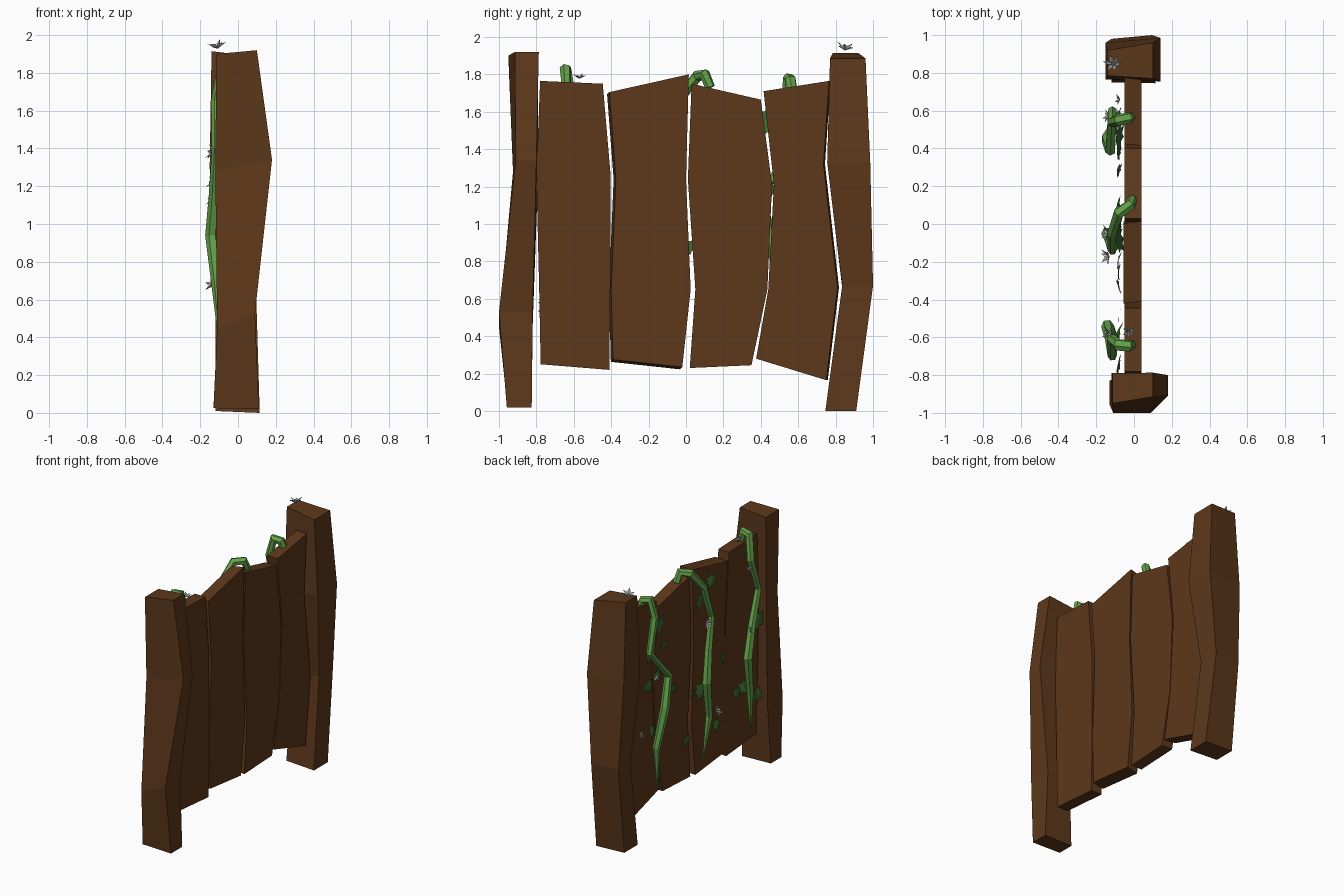
import bpy, bmesh, random
from math import sin, cos, pi
from mathutils import Vector, Euler

if "Cube" in bpy.data.objects:
    bpy.data.objects.remove(bpy.data.objects["Cube"])

random.seed(4)


def mat(name, col):
    m = bpy.data.materials.new(name)
    m.diffuse_color = (*col, 1)
    m.use_nodes = True
    m.node_tree.nodes["Principled BSDF"].inputs["Base Color"].default_value = m.diffuse_color
    return m


WOOD = mat("wood", (0.11, 0.04, 0.011))
VINE = mat("vine_green", (0.13, 0.36, 0.07))
LEAF = mat("leaf_green", (0.05, 0.14, 0.03))


def finish(name, bm, material=None, normals=True):
    if normals:
        bmesh.ops.recalc_face_normals(bm, faces=bm.faces[:])
    me = bpy.data.meshes.new(name)
    bm.to_mesh(me)
    bm.free()
    ob = bpy.data.objects.new(name, me)
    bpy.context.collection.objects.link(ob)
    if material:
        me.materials.append(material)
    return ob


def loft(name, rings):
    """Skin a stack of four-corner rings into a closed board."""
    bm = bmesh.new()
    vs = [[bm.verts.new(p) for p in r] for r in rings]
    for a, b in zip(vs, vs[1:]):
        for i in range(4):
            j = (i + 1) % 4
            bm.faces.new((a[i], a[j], b[j], b[i]))
    bm.faces.new(vs[0][::-1])
    bm.faces.new(vs[-1])
    finish(name, bm, WOOD)


# Posts: corners run (-x-y), (+x-y), (+x+y), (-x+y)
def post(name, levels):
    loft(name, [[(x0, ya, z0), (x1, yb, z1), (x1, yc, z1), (x0, yd, z0)]
                for x0, x1, ya, yb, yc, yd, z0, z1 in levels])


post("front_post", [(-.13, .11, -.955, -.958, -.825, -.83, .025, .02),
                    (-.11, .09, -1.0, -1.0, -.82, -.82, .45, .53),
                    (-.12, .18, -.925, -.91, -.80, -.79, 1.28, 1.34),
                    (-.115, .10, -.95, -.915, -.787, -.79, 1.90, 1.92)])
post("back_post", [(-.12, .115, .75, .745, .91, .91, .01, 0),
                   (-.12, .095, .835, .835, 1.0, .98, .66, .67),
                   (-.15, .14, .765, .755, .985, .96, 1.30, 1.33),
                   (-.14, .10, .785, .77, .96, .92, 1.915, 1.885)])


# Planks: (left y, left z, right y, right z) per level, upward
def plank(name, levels, dy, dz, x0=-.05, x1=.04):
    n = len(levels) - 1
    rings = []
    for i, (yl, zl, yr, zr) in enumerate(levels):
        d = dz if i in (0, n) else 0
        rings.append([(x0, yl + dy, zl + d), (x1, yl, zl), (x1, yr, zr), (x0, yr + dy, zr + d)])
    loft(name, rings)


plank("plank_1", [(-.777, .25, -.41, .22), (-.785, .65, -.405, .65),
                  (-.80, 1.26, -.403, 1.26), (-.78, 1.765, -.445, 1.75)], 0, 0)
plank("plank_2", [(-.39, .275, -.02, .235), (-.40, .65, .025, .65),
                  (-.375, 1.24, 0, 1.24), (-.41, 1.705, .015, 1.80)], -.012, -.012, -.055)
plank("plank_3", [(.02, .23, .35, .245), (.05, .65, .435, .65),
                  (.01, 1.24, .46, 1.21), (.03, 1.75, .40, 1.665)], 0, 0)
plank("plank_4", [(.375, .28, .75, .165), (.44, .65, .81, .66),
                  (.47, 1.21, .735, 1.32), (.415, 1.71, .765, 1.765)], .008, 0)


# Vines: six-sided tubes hooked over the plank tops
def vine(name, hook, ys):
    pts = hook + [(x, y, z) for x, y, z in
                  zip((-.115, -.115, -.125, -.14, -.11, -.095), ys, (1.65, 1.4, 1.16, .94, .65, .35))]
    radii = [.026, .031, .032, .028, .024, .029, .034, .027, .026, .005]
    radii = radii[:len(pts) - 1] + [.005]
    cu = bpy.data.curves.new(name, 'CURVE')
    cu.dimensions = '3D'
    cu.bevel_depth = 1
    cu.bevel_resolution = 1
    cu.use_fill_caps = True
    sp = cu.splines.new('POLY')
    sp.points.add(len(pts) - 1)
    sp.use_smooth = False
    for p, co, r in zip(sp.points, pts, radii):
        p.co = (*co, 1)
        p.radius = r
    tmp = bpy.data.objects.new(name + "_path", cu)
    bpy.context.collection.objects.link(tmp)
    dg = bpy.context.evaluated_depsgraph_get()
    me = bpy.data.meshes.new_from_object(tmp.evaluated_get(dg))
    bpy.data.objects.remove(tmp)
    bm = bmesh.new()
    bm.from_mesh(me)
    bm.normal_update()
    for f in bm.faces:
        f.smooth = False
        f.material_index = 0
    me.materials.clear()
    finish(name, bm, VINE)


vine("vine_back", [(-.01, .57, 1.70), (-.03, .56, 1.77), (-.085, .55, 1.78)],
     (.54, .60, .39, .45, .51, .48))
vine("vine_middle", [(-.01, .13, 1.73), (-.02, .10, 1.80), (-.08, .06, 1.79)],
     (-.05, -.14, -.09, -.05, -.12, -.07))
vine("vine_front", [(-.01, -.64, 1.74), (-.03, -.645, 1.83), (-.085, -.64, 1.82)],
     (-.61, -.70, -.61, -.54, -.61, -.64))

# Ivy leaves: half outline mirrored, folded along the midrib
HALF = [(0, -.55), (.45, -.75), (.5, -.4), (.95, -.15), (.55, .1), (.6, .5), (.25, .45), (0, 1)]


def leaf(name, y, z, r, x=-.085):
    bm = bmesh.new()
    rot = Euler((random.uniform(-1.0, 1.0) + pi, random.uniform(-.3, .3), random.uniform(-.35, .35)))
    centre = Vector((x, y, z))

    def v(a, b):
        return bm.verts.new(centre + rot.to_matrix() @ Vector((.2 * abs(a) * r, a * r, b * r)))

    rib = [v(0, HALF[0][1]), v(0, HALF[-1][1])]
    for s in (1, -1):
        side = [v(s * a, b) for a, b in HALF[1:-1]]
        loop = [rib[0]] + side + [rib[1]]
        bm.faces.new(loop if s > 0 else loop[::-1])
    finish(name, bm, LEAF, False)


LEAVES = [(.44, 1.54, .10), (.37, 1.37, .05), (.56, 1.35, .06), (.57, 1.13, .065), (.28, 1.0, .05),
          (.52, .77, .065), (.11, .54, .055), (.44, 1.18, .06), (-.07, 1.53, .10), (-.19, 1.64, .065),
          (.02, .88, .05), (-.07, .85, .085), (-.33, 1.0, .055), (-.25, .52, .06), (-.75, 1.13, .085),
          (-.57, .69, .065), (-.74, .57, .065), (-.49, .68, .055), (-.62, 1.70, .055)]
for i, (y, z, r) in enumerate(LEAVES):
    leaf(f"leaf_{i + 1}", y, z, r)


# Flowers: six pointed petals opening into a shallow cup
def flower(name, at, r, facing):
    bm = bmesh.new()
    q = Vector(facing).to_track_quat('Z', 'Y')

    def v(rad, ang, h):
        return bm.verts.new(Vector(at) + q @ Vector((rad * r * cos(ang), rad * r * sin(ang), h * r)))

    base = v(0, 0, -.25)
    for k in range(6):
        a = k * pi / 3
        tip = v(1, a, .55 if k % 2 else .25)
        mid = v(.45, a, -.02)
        l, rt = v(.5, a - .45, .2), v(.5, a + .45, .2)
        for f in ((base, l, mid), (base, mid, rt), (mid, l, tip), (mid, tip, rt)):
            bm.faces.new(f)
    finish(name, bm, None, False)


FLOWERS = [((-.11, .85, 1.94), .05, (-.2, .15, 1)), ((-.03, -.57, 1.785), .035, (.1, 0, 1)),
           ((-.14, .57, 1.22), .035, (-1, .2, .3)), ((-.08, .66, .80), .03, (-1, 0, .2)),
           ((-.14, -.05, 1.38), .045, (-1, 0, .3)), ((-.14, -.17, .68), .045, (-1, -.3, .5)),
           ((-.14, -.58, 1.13), .04, (-1, 0, .3)), ((-.12, -.58, 1.60), .03, (-1, .2, .3))]
for i, (at, r, d) in enumerate(FLOWERS):
    flower(f"flower_{i + 1}", at, r, d)
